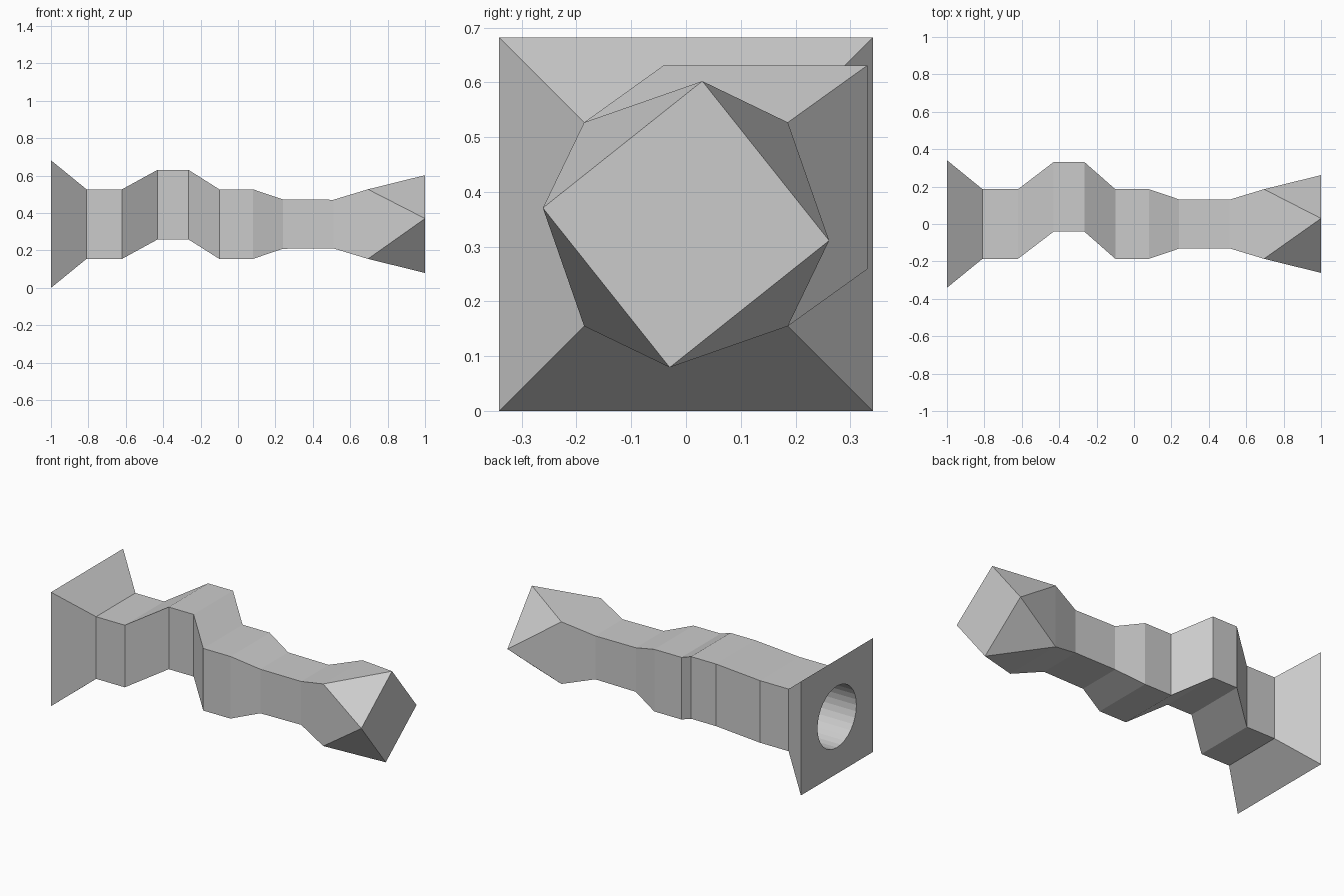
import bpy, bmesh
from math import sin, cos, pi, radians, sqrt

if "Cube" in bpy.data.objects:
    bpy.data.objects.remove(bpy.data.objects["Cube"])

MID = 0.341  # height of the main axis

# square sections along x: position, half width, diagonal offset (y and z alike), twist
SECTIONS = [
    (-1.0, 0.341, 0, 0), (-0.81, 0.186, 0, 0), (-0.62, 0.186, 0, 0),
    (-0.43, 0.186, 0.145, 0), (-0.265, 0.186, 0.145, 0),
    (-0.10, 0.186, 0, 0), (0.08, 0.186, 0, 0),
    (0.24, 0.132, 0, 0), (0.51, 0.130, 0, 0),
    (0.695, 0.186, 0, 0), (1.0, 0.186, 0, 38.5),
]
LIFT = {0.145: 0.104}  # the raised knuckle shifts less in z than in y


def ring(bm, x, half, off, twist):
    r = half * sqrt(2)
    angles = [pi / 4 + k * pi / 2 + radians(twist) for k in range(4)]
    return [bm.verts.new((x, off + r * cos(a), MID + LIFT.get(off, 0) + r * sin(a)))
            for a in angles]


# body: skinned square sections, last span twisted into triangles
bm = bmesh.new()
rings = [ring(bm, *s) for s in SECTIONS]
for n, (a, b) in enumerate(zip(rings, rings[1:])):
    for i in range(4):
        j = (i + 1) % 4
        if n == len(rings) - 2:
            bm.faces.new((a[i], a[j], b[i]))
            bm.faces.new((a[i], b[i], b[i - 1]))
        else:
            bm.faces.new((a[i], a[j], b[j], b[i]))
bm.faces.new(rings[0])
bm.faces.new(rings[-1])
bmesh.ops.recalc_face_normals(bm, faces=bm.faces)
mesh = bpy.data.meshes.new("handle_body")
bm.to_mesh(mesh)
bm.free()
body = bpy.data.objects.new("handle_body", mesh)
bpy.context.collection.objects.link(body)

# round socket bored into the flared end
bpy.ops.mesh.primitive_cylinder_add(vertices=32, radius=0.184, depth=0.76,
                                    location=(-1.02, 0, MID), rotation=(0, pi / 2, 0))
cutter = bpy.context.object
cutter.name = "socket_cutter"
cutter.hide_render = True
cutter.hide_set(True)
bore = body.modifiers.new("socket", 'BOOLEAN')
bore.operation = 'DIFFERENCE'
bore.solver = 'EXACT'
bore.object = cutter
